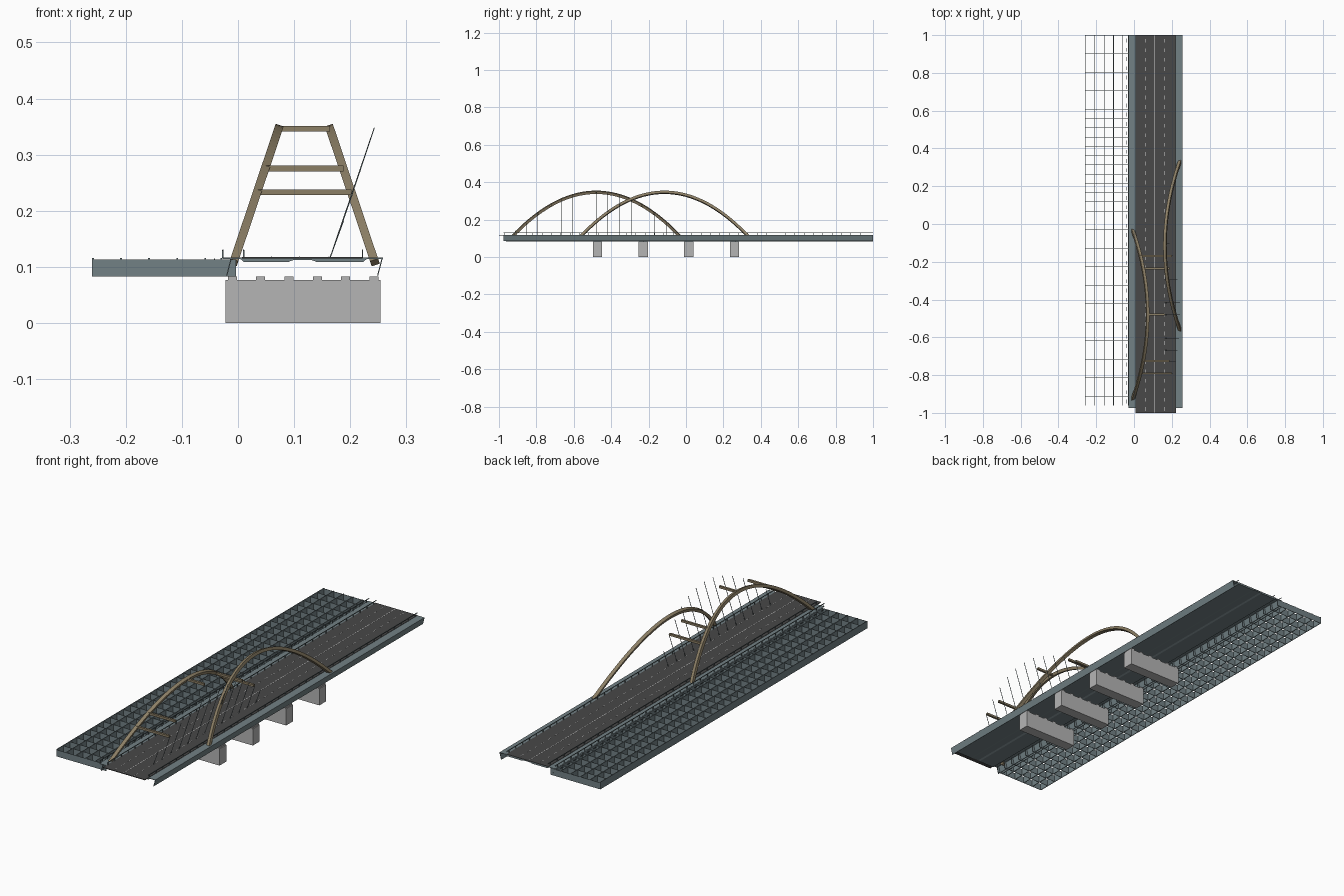
import bpy, bmesh
from mathutils import Vector

cube = bpy.data.objects.get("Cube")
if cube:
    bpy.data.objects.remove(cube, do_unlink=True)


def material(name, r, g, b):
    m = bpy.data.materials.new(name)
    m.use_nodes = True
    m.diffuse_color = (r, g, b, 1)
    m.node_tree.nodes["Principled BSDF"].inputs["Base Color"].default_value = (r, g, b, 1)
    return m


STEEL = material("blue grey steel", 0.17, 0.22, 0.235)
ASPHALT = material("dark asphalt", 0.065, 0.065, 0.065)
BRONZE = material("tan arch paint", 0.26, 0.21, 0.13)
CONCRETE = material("grey concrete", 0.46, 0.46, 0.46)
WHITE = material("white line paint", 0.75, 0.75, 0.75)


def finish(bm, name, mat):
    bmesh.ops.recalc_face_normals(bm, faces=bm.faces[:])
    mesh = bpy.data.meshes.new(name)
    bm.to_mesh(mesh)
    bm.free()
    mesh.materials.append(mat)
    ob = bpy.data.objects.new(name, mesh)
    bpy.context.collection.objects.link(ob)
    return ob


def boxes(name, mat, spans):
    """One mesh of boxes, each given as (x0, x1, y0, y1, z0, z1)."""
    bm = bmesh.new()
    for x0, x1, y0, y1, z0, z1 in spans:
        for v in bmesh.ops.create_cube(bm, size=1)["verts"]:
            v.co = (x1 if v.co.x > 0 else x0, y1 if v.co.y > 0 else y0,
                    z1 if v.co.z > 0 else z0)
    return finish(bm, name, mat)


def extrude_profile(name, mat, profile, y0, y1):
    """Extrude a closed x-z outline along y."""
    bm = bmesh.new()
    face = bm.faces.new([bm.verts.new((x, y0, z)) for x, z in profile])
    geom = bmesh.ops.extrude_face_region(bm, geom=[face])["geom"]
    for v in geom:
        if isinstance(v, bmesh.types.BMVert):
            v.co.y = y1
    return finish(bm, name, mat)


def sweep(bm, points, side, w, h):
    """Loft a rectangular section along points; side is the lateral axis."""
    rings = []
    for i, p in enumerate(points):
        tangent = points[min(i + 1, len(points) - 1)] - points[max(i - 1, 0)]
        up = side.cross(tangent).normalized()
        rings.append([bm.verts.new(p + side * a * w + up * b * h)
                      for a, b in ((-1, -1), (1, -1), (1, 1), (-1, 1))])
    for r, s in zip(rings, rings[1:]):
        for k in range(4):
            j = (k + 1) % 4
            bm.faces.new((r[k], r[j], s[j], s[k]))
    bm.faces.new(rings[0])
    bm.faces.new(rings[-1])


# Piers and bearings
PIER_Y = [-0.473 + 0.244 * i for i in range(4)]
boxes("piers", CONCRETE, [(-0.022, 0.254, y - 0.025, y + 0.025, 0, 0.077) for y in PIER_Y])
boxes("pier_bearings", CONCRETE,
      [(x - 0.008, x + 0.008, y - 0.025, y + 0.025, 0.077, 0.083)
       for y in PIER_Y for x in [-0.01 + 0.0505 * i for i in range(6)]])

# Deck slab with two shallow box sections, and the road on top
extrude_profile("deck_slab", STEEL,
                [(-0.028, 0.1165), (0.258, 0.1165), (0.258, 0.1145), (0.23, 0.1145),
                 (0.223, 0.109), (0.14, 0.109), (0.132, 0.112), (0.098, 0.112),
                 (0.09, 0.109), (0.01, 0.109), (0.004, 0.1145), (-0.028, 0.1145)],
                -0.975, 1)
boxes("road", ASPHALT, [(0.007, 0.222, -1, 1, 0.115, 0.118)])

# Sloped side plates
for name, x in (("left_side_plate", 0.258), ("right_side_plate", -0.011)):
    extrude_profile(name, STEEL, [(x - 0.002, 0.1155), (x, 0.1155), (x - 0.008, 0.085),
                                  (x - 0.01, 0.085)], -0.975, 1)

# Lane lines
lines = [(0.1085, 0.1105, -1, 1, 0.118, 0.1184)]
for x in (0.06, 0.162):
    for i in range(40):
        y = -0.99 + 0.05 * i
        lines.append((x - 0.0008, x + 0.0008, y, y + 0.02, 0.118, 0.1184))
boxes("lane_lines", WHITE, lines)

# Guard rails on posts
rails = []
for x in (-0.027, 0.01, 0.222):
    rails.append((x - 0.001, x + 0.001, -0.975, 1, 0.128, 0.131))
    for i in range(40):
        y = -0.97 + 0.05 * i
        rails.append((x - 0.0012, x + 0.0012, y, y + 0.0024, 0.116, 0.13))
boxes("guard_rails", STEEL, rails)

# Open grid of girders and cross plates beside the road
grid = [(x - 0.0015, x + 0.0015, -0.96, 1, 0.083, 0.116)
        for x in [-0.2585 + 0.05 * i for i in range(5)] + [-0.03]]
grid += [(-0.26, -0.004, y - 0.0008, y + 0.0008, 0.083, 0.1135)
         for y in [0.999 - 0.049 * i for i in range(41)]]
boxes("girder_grid", STEEL, grid)
boxes("grid_edge_strips", STEEL, [(-0.0425, -0.041, y, y + 0.02, 0.112, 0.115)
                                  for y in [-0.95 + 0.049 * i for i in range(40)]])


# Leaning arches, offset along the road
RISE, HALF = 0.238, 0.45
LEFT_MID, RIGHT_MID = -0.48, -0.115


def height(t):
    return RISE * (1 - t * t)


def arch(name, base_x, lean, mid):
    slope = lean * 0.08 / RISE
    points = []
    for i in range(41):
        t = -1 + i / 20
        points.append(Vector((base_x + slope * height(t), mid + HALF * t, 0.108 + height(t))))
    bm = bmesh.new()
    sweep(bm, points, Vector((1, 0, -slope)).normalized(), 0.0075, 0.007)
    finish(bm, name, BRONZE)


arch("right_arch", -0.008, 1, LEFT_MID)
arch("left_arch", 0.244, -1, RIGHT_MID)

# Struts reaching across from the right arch
struts = []
for dy in (-0.31, -0.245, 0, 0.245, 0.31):
    h = height(dy / HALF)
    inset = 0.08 * h / RISE
    y, z = LEFT_MID + dy, 0.108 + h
    struts.append((-0.008 + inset, 0.244 - inset, y - 0.005, y + 0.005, z - 0.005, z + 0.005))
boxes("arch_struts", BRONZE, struts)

# Slanted hanger cables
bm = bmesh.new()
for k in range(-6, 7):
    dy = 0.0625 * k
    h = height(dy / HALF)
    y = LEFT_MID + dy
    sweep(bm, [Vector((0.164, y, 0.116)), Vector((0.164 + 0.079 * h / RISE, y, 0.11 + h))],
          Vector((0, 1, 0)), 0.0009, 0.0009)
finish(bm, "hanger_cables", STEEL)
